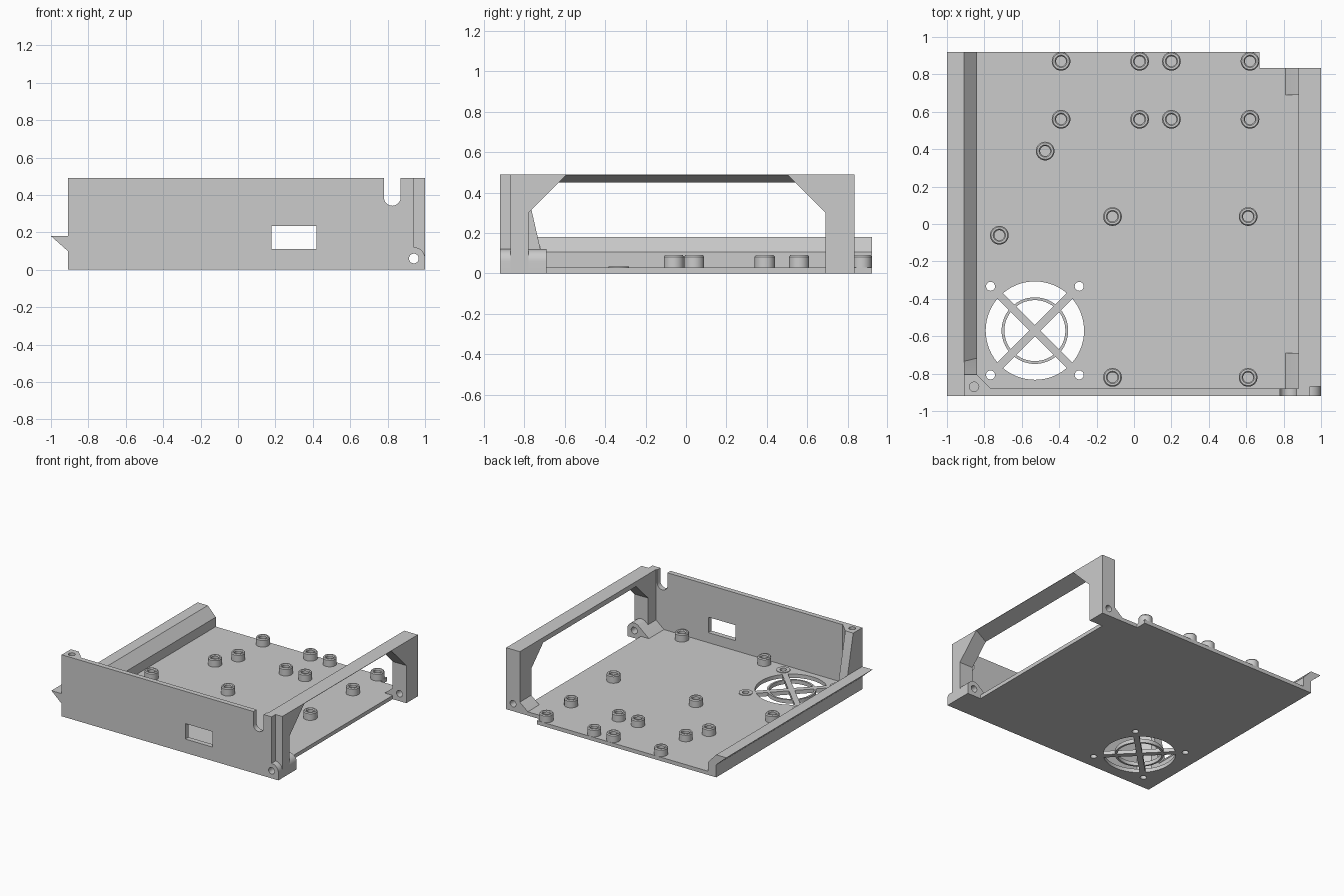
import bpy, bmesh, math
from mathutils import Matrix

cube = bpy.data.objects.get("Cube")
if cube:
    bpy.data.objects.remove(cube, do_unlink=True)

grey = bpy.data.materials.new("plain grey")
grey.use_nodes = True
grey.diffuse_color = (0.6, 0.6, 0.6, 1)
grey.node_tree.nodes["Principled BSDF"].inputs["Base Color"].default_value = (0.6, 0.6, 0.6, 1)
parts = []


def finish(name, bm):
    bmesh.ops.recalc_face_normals(bm, faces=bm.faces)
    mesh = bpy.data.meshes.new(name)
    bm.to_mesh(mesh)
    bm.free()
    mesh.materials.append(grey)
    obj = bpy.data.objects.new(name, mesh)
    bpy.context.collection.objects.link(obj)
    parts.append(obj)
    return obj


def prism(name, points, axis, start, end):
    """Extrude a flat outline along x (y,z), y (x,z) or z (x,y)."""
    place = {"x": lambda p, d: (d, p[0], p[1]),
             "y": lambda p, d: (p[0], d, p[1]),
             "z": lambda p, d: (p[0], p[1], d)}[axis]
    bm = bmesh.new()
    a = [bm.verts.new(place(p, start)) for p in points]
    b = [bm.verts.new(place(p, end)) for p in points]
    bm.faces.new(a)
    bm.faces.new(b[::-1])
    for i in range(len(a)):
        j = (i + 1) % len(a)
        bm.faces.new((a[i], b[i], b[j], a[j]))
    return finish(name, bm)


def arc(cx, cy, r, begin=0, sweep=360, steps=32):
    count = steps if sweep == 360 else steps + 1
    angles = [math.radians(begin + sweep * i / steps) for i in range(count)]
    return [(cx + r * math.cos(t), cy + r * math.sin(t)) for t in angles]


def rect(x0, x1, y0, y1):
    return [(x0, y0), (x1, y0), (x1, y1), (x0, y1)]


def lathe(name, profile, x, y, steps=32):
    """Spin a closed (radius, z) loop about a vertical axis."""
    bm = bmesh.new()
    rings = []
    for r, z in profile:
        rings.append([bm.verts.new((px, py, z)) for px, py in arc(x, y, r, steps=steps)])
    for k, ring in enumerate(rings):
        other = rings[(k + 1) % len(rings)]
        for i in range(steps):
            j = (i + 1) % steps
            bm.faces.new((ring[i], ring[j], other[j], other[i]))
    return finish(name, bm)


def cut(obj, *cutters):
    """Subtract the cutters, bake the result and discard them."""
    for c in cutters:
        c.hide_render = True
        mod = obj.modifiers.new("cut", "BOOLEAN")
        mod.operation, mod.solver, mod.object = "DIFFERENCE", "EXACT", c
    bpy.context.view_layer.update()
    graph = bpy.context.evaluated_depsgraph_get()
    mesh = bpy.data.meshes.new_from_object(obj.evaluated_get(graph))
    obj.modifiers.clear()
    obj.data = mesh
    for c in cutters:
        parts.remove(c)
        bpy.data.objects.remove(c, do_unlink=True)


def pin_hole():
    return prism("pin_cutter", arc(0.94, 0.06, 0.026), "y", -1, 1)


# Base plate with notched back corner, fan opening and fan screw holes
T = 0.03
FX, FY, FR = -0.53, -0.57, 0.263
plate = prism("base_plate", [(-0.91, -0.92), (0.88, -0.92), (0.88, 0.835), (0.67, 0.835),
                             (0.67, 0.92), (-0.91, 0.92)], "z", 0, T)
screws = [(FX + sx * 0.237, FY + sy * 0.237) for sx in (-1, 1) for sy in (-1, 1)]
cut(plate, prism("fan_cutter", arc(FX, FY, FR, steps=64), "z", -0.1, 0.1),
    *[prism("screw_cutter", arc(x, y, 0.024), "z", -0.1, 0.1) for x, y in screws])

# Fan guard: ring, crossed bars, screw washers
lathe("fan_ring", [(0.163, 0), (0.178, 0), (0.178, T), (0.163, T)], FX, FY, 64)
for angle in (45, 135):
    bar = prism("fan_bar", rect(-FR - 0.005, FR + 0.005, -0.021, 0.021), "z", 0, T)
    bar.data.transform(Matrix.Translation((FX, FY, 0)) @ Matrix.Rotation(math.radians(angle), 4, "Z"))
for x, y in screws:
    lathe("fan_washer", [(0.024, T), (0.05, T), (0.05, T + 0.005), (0.024, T + 0.005)], x, y)

# Board standoffs
spots = [(x, y) for y in (0.56, 0.87) for x in (-0.39, 0.03, 0.2, 0.62)]
spots += [(x, y) for y in (-0.82, 0.04) for x in (-0.115, 0.61)]
spots += [(-0.475, 0.39), (-0.72, -0.06)]
for x, y in spots:
    lathe("standoff", [(0.05, T), (0.05, 0.082), (0.044, 0.09), (0.033, 0.09),
                       (0.027, 0.082), (0.027, T)], x, y)

# Left rail with overhanging lip
prism("left_rail", [(-0.91, 0), (-0.91, 0.1), (-1, 0.18), (-0.91, 0.18),
                    (-0.84, 0.105), (-0.84, 0)], "y", -0.92, 0.92)

# Front panel with window, cable slot and pin hole
panel = prism("front_panel", rect(-0.91, 0.94, 0, 0.49), "y", -0.92, -0.88)
slot = [(0.87, 0.6), (0.78, 0.6)] + arc(0.825, 0.387, 0.045, 180, 180, 16)
cut(panel, prism("window_cutter", rect(0.18, 0.42, 0.11, 0.233), "y", -1, -0.8),
    prism("slot_cutter", slot, "y", -1, -0.8), pin_hole())

# Front left corner post with screw hole, and its sloping brace
post = prism("corner_post", [(-0.91, -0.92), (-0.765, -0.92), (-0.765, -0.88),
                             (-0.84, -0.805), (-0.91, -0.805)], "z", 0, 0.49)
brace = prism("corner_brace", [(-0.85, 0), (-0.70, 0), (-0.70, T), (-0.805, 0.489),
                               (-0.85, 0.489)], "x", -0.91, -0.84)
for obj in (post, brace):
    cut(obj, prism("post_hole_cutter", arc(-0.855, -0.87, 0.025), "z", 0.34, 0.6))
cut(panel, prism("post_hole_cutter", arc(-0.855, -0.87, 0.025), "z", 0.34, 0.6))

# Right side frame; underside of the top beam slopes up toward the outside
frame = prism("side_frame", [(-0.92, 0), (-0.92, 0.49), (0.835, 0.49), (0.835, 0), (0.69, 0),
                             (0.69, 0.3), (0.54, 0.45), (-0.63, 0.45), (-0.78, 0.3),
                             (-0.78, 0)], "x", 0.88, 1)
for v in frame.data.vertices:
    if v.co.x > 0.99 and abs(v.co.z - 0.45) < 0.001:
        v.co.z += 0.037
        v.co.y -= math.copysign(0.037, v.co.y)
cut(frame, prism("notch_cutter", rect(0.94, 1.1, -1, -0.87), "z", -0.1, 0.6), pin_hole())

# Hinge bosses at the foot of both frame posts
boss = [(0.81, 0), (1, 0)] + arc(0.94, 0.06, 0.06, 0, 125, 14) + [(0.81, T)]
for name, y0, y1 in (("front_hinge_boss", -0.92, -0.69), ("back_hinge_boss", 0.69, 0.835)):
    cut(prism(name, boss, "y", y0, y1), pin_hole())

# Smooth the round surfaces, keep edges sharp
for obj in bpy.context.selected_objects:
    obj.select_set(False)
for obj in parts:
    obj.select_set(True)
bpy.context.view_layer.objects.active = plate
bpy.ops.object.shade_smooth_by_angle(angle=math.radians(30))
